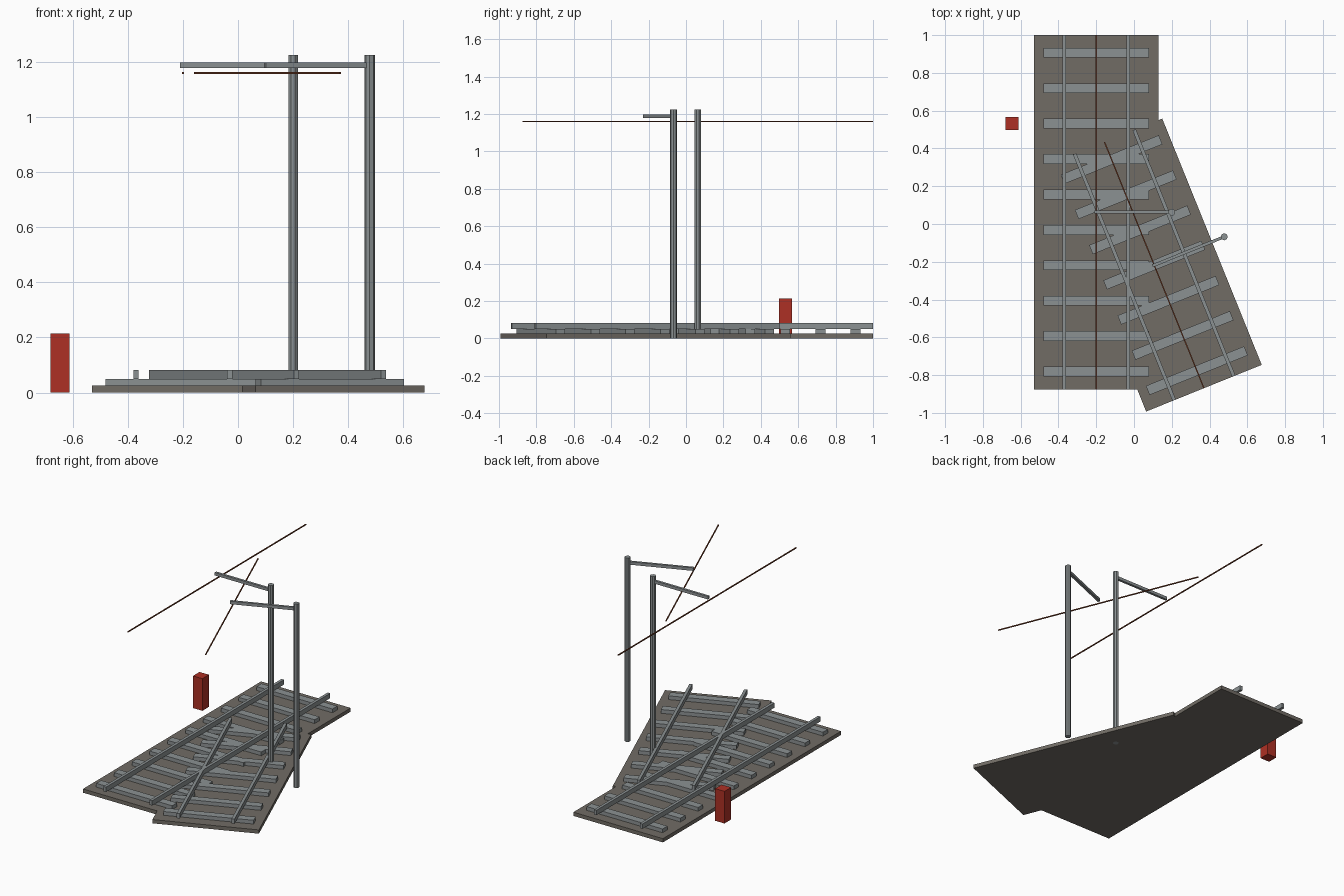
import bpy, bmesh, math
from mathutils import Matrix, Vector

cube = bpy.data.objects.get("Cube")
if cube:
    bpy.data.objects.remove(cube, do_unlink=True)


def material(name, rgb):
    m = bpy.data.materials.new(name)
    m.use_nodes = True
    m.diffuse_color = (*rgb, 1)
    m.node_tree.nodes["Principled BSDF"].inputs["Base Color"].default_value = (*rgb, 1)
    return m


GRAVEL = material("gravel_brown_grey", (0.165, 0.15, 0.13))
STEEL = material("steel_grey", (0.26, 0.285, 0.29))
COPPER = material("copper_brown", (0.19, 0.05, 0.02))
RED = material("signal_red", (0.42, 0.03, 0.018))


def finish(bm, name, mat, frame):
    mesh = bpy.data.meshes.new(name)
    bm.to_mesh(mesh)
    bm.free()
    mesh.materials.append(mat)
    obj = bpy.data.objects.new(name, mesh)
    obj.matrix_world = frame
    bpy.context.collection.objects.link(obj)
    return obj


def boxes(name, mat, frame, centres, size):
    """One object made of equal boxes at the given centres."""
    bm = bmesh.new()
    for c in centres:
        bmesh.ops.create_cube(bm, size=1, matrix=Matrix.Translation(c) @ Matrix.Diagonal((*size, 1)))
    return finish(bm, name, mat, frame)


def track(prefix, x, y, angle, length, sleepers):
    """A straight track with bed, sleepers, rails, mast and overhead wire."""
    frame = Matrix.Translation((x, y, 0)) @ Matrix.Rotation(math.radians(angle), 4, "Z")
    boxes(prefix + "_bed", GRAVEL, frame, [(0, 0, 0.0125)], (0.66, length, 0.025))
    step = length / sleepers
    spots = [(0, (i + 0.5) * step - length / 2, 0.0375) for i in range(sleepers)]
    boxes(prefix + "_sleepers", STEEL, frame, spots, (0.56, 0.052, 0.025))
    boxes(prefix + "_rails", STEEL, frame, [(s * 0.17, 0, 0.066) for s in (-1, 1)],
          (0.019, length, 0.032))
    # Mast beside the track and its arm reaching over the centre line
    bm = bmesh.new()
    bmesh.ops.create_cone(bm, cap_ends=True, segments=8, radius1=0.0185, radius2=0.0185, depth=1.225,
                          matrix=Matrix.Translation((0.4, 0, 0.6125)) @ Matrix.Rotation(math.pi / 8, 4, "Z"))
    finish(bm, prefix + "_mast", STEEL, frame)
    boxes(prefix + "_mast_arm", STEEL, frame, [(0.195, 0, 1.188)], (0.41, 0.016, 0.02))
    boxes(prefix + "_overhead_wire", COPPER, frame, [(0, 0, 1.159)], (0.0065, length, 0.0065))


track("main_track", -0.2, 0.0625, 0, 1.875, 10)
track("branch_track", 0.107, -0.2175, 22, 1.406, 7)

# Signal box standing beside the main track
boxes("signal_box", RED, Matrix.Identity(4), [(-0.645, 0.531, 0.107)], (0.069, 0.069, 0.214))
